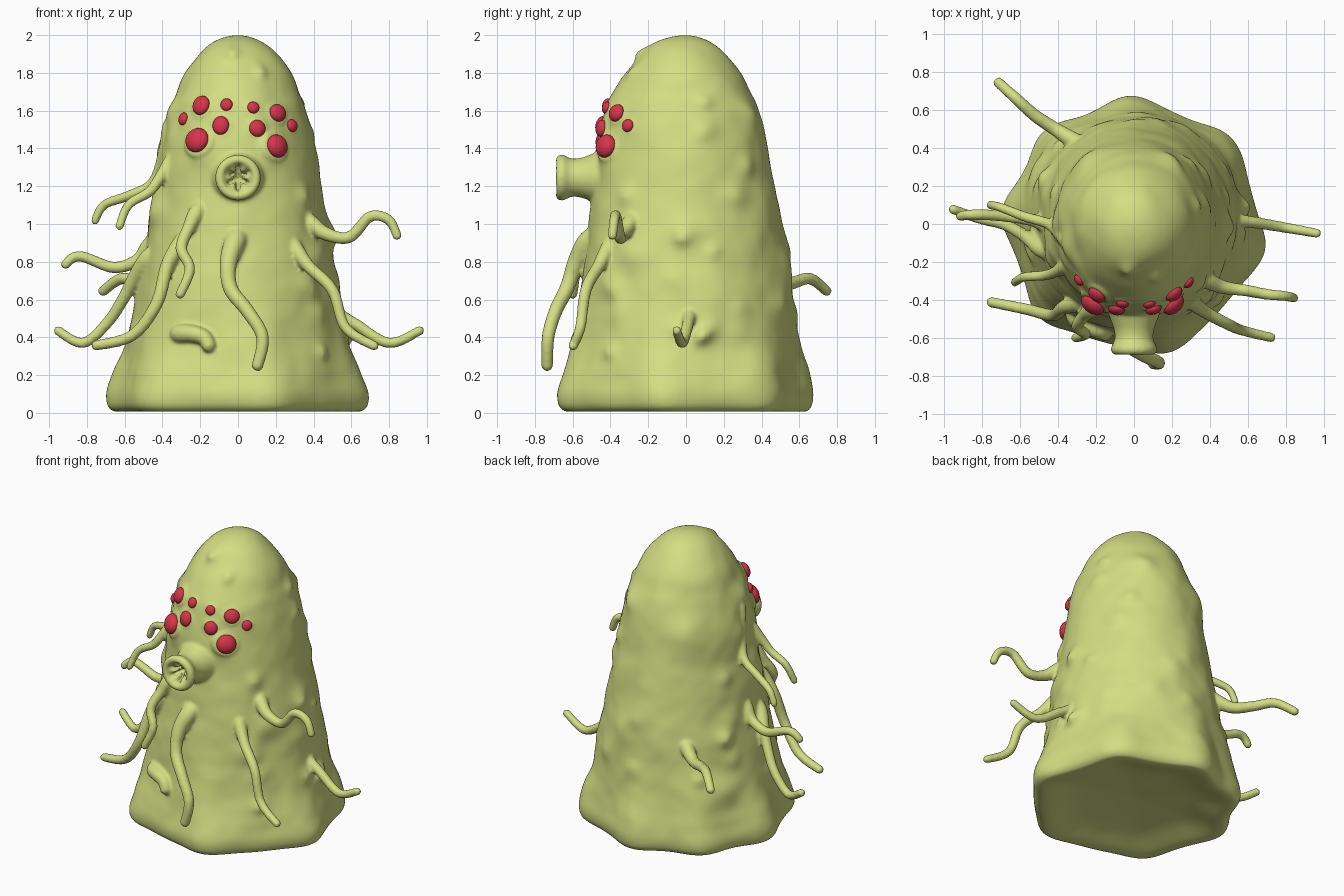
import bpy, bmesh, math, random
from mathutils import Vector, noise
from mathutils.bvhtree import BVHTree

if "Cube" in bpy.data.objects:
    bpy.data.objects.remove(bpy.data.objects["Cube"])

random.seed(4)


def material(name, rgb):
    m = bpy.data.materials.new(name)
    m.diffuse_color = (*rgb, 1)
    m.use_nodes = True
    m.node_tree.nodes["Principled BSDF"].inputs["Base Color"].default_value = m.diffuse_color
    return m


GREEN = material("slimy green", (0.65, 0.73, 0.225))
RED = material("eye red", (0.68, 0.035, 0.068))
flesh = []  # green parts, fused into one skin at the end


def smooth_rows(rows, n):
    """Catmull-Rom interpolation of tuples, n steps per span."""
    rows = [Vector(r) for r in rows]
    pts = [rows[0]] + rows + [rows[-1]]
    out = []
    for i in range(1, len(pts) - 2):
        a, b, c, d = pts[i - 1:i + 3]
        for k in range(n):
            t = k / n
            out.append(0.5 * (2 * b + (c - a) * t + (2 * a - 5 * b + 4 * c - d) * t * t
                              + (3 * b - a - 3 * c + d) * t ** 3))
    return out + [rows[-1]]


def finish(bm, name, mat):
    bmesh.ops.recalc_face_normals(bm, faces=bm.faces[:])
    for f in bm.faces:
        f.smooth = True
    me = bpy.data.meshes.new(name)
    bm.to_mesh(me)
    bm.free()
    me.materials.append(mat)
    ob = bpy.data.objects.new(name, me)
    bpy.context.collection.objects.link(ob)
    return ob


def loft(name, rings):
    """Skin closed rings of points, capping both ends."""
    bm = bmesh.new()
    vs = [[bm.verts.new(p) for p in ring] for ring in rings]
    n = len(vs[0])
    for a, b in zip(vs, vs[1:]):
        for j in range(n):
            bm.faces.new((a[j], a[(j + 1) % n], b[(j + 1) % n], b[j]))
    bm.faces.new(vs[0])
    bm.faces.new(vs[-1])
    flesh.append(finish(bm, name, GREEN))
    return flesh[-1]


# Body: rows of height, half width, front y, back y (underside first)
profile = [
    (0.09, 0.02, -0.02, 0.02), (0.06, 0.35, -0.35, 0.35), (0.008, 0.55, -0.55, 0.54),
    (0.025, 0.62, -0.62, 0.595), (0.10, 0.64, -0.64, 0.615), (0.20, 0.62, -0.62, 0.605),
    (0.30, 0.59, -0.60, 0.59), (0.40, 0.57, -0.585, 0.58), (0.60, 0.54, -0.56, 0.57),
    (0.80, 0.51, -0.54, 0.545), (1.00, 0.475, -0.515, 0.51), (1.20, 0.44, -0.49, 0.465),
    (1.40, 0.415, -0.47, 0.435), (1.60, 0.365, -0.425, 0.385), (1.70, 0.325, -0.38, 0.345),
    (1.80, 0.28, -0.32, 0.295), (1.90, 0.205, -0.245, 0.215), (1.96, 0.135, -0.165, 0.14),
    (1.99, 0.065, -0.08, 0.065), (2.0, 0.006, -0.01, 0.006)]
skirt_lobes = [math.radians(a) for a in (-10, 42, 92, 133, 174, 224, 286)]

# Skin lumps: angle, height, size, rise (a few seen ones, the rest scattered)
front = -math.pi / 2
lumps = [(front - 0.15, 1.91, 0.055, 0.035), (front + 0.45, 1.81, 0.05, 0.025),
         (0.15, 0.41, 0.06, 0.05), (0.0, 0.95, 0.10, 0.03), (front + 0.85, 0.32, 0.06, 0.025),
         (front - 0.45, 1.38, 0.1, 0.015), (front + 0.45, 1.36, 0.1, 0.015),
         (2.6, 0.42, 0.14, 0.03), (2.2, 1.45, 0.15, 0.025), (2.7, 0.75, 0.07, 0.035)]
lumps += [(random.uniform(-0.9, 3.9), random.uniform(0.3, 1.65), random.uniform(0.05, 0.11),
           random.uniform(0.01, 0.026)) for _ in range(36)]


def wrap(a):
    return (a + math.pi) % math.tau - math.pi


def body_point(t, row):
    z, hw, yf, yb = row
    cy, ry = (yf + yb) / 2, (yb - yf) / 2
    fade = max(0, 1 - z / 0.6)
    lobe = 1 + fade * sum(0.11 * math.exp(-(wrap(t - a) / 0.24) ** 2) for a in skirt_lobes)
    p = Vector((hw * math.cos(t) * lobe, ry * math.sin(t) * lobe + cy, z))
    rise = 0.016 * noise.noise(p * 4) + 0.004 * noise.noise(p * 10)
    for a, wz, size, h in lumps:
        d2 = ((wrap(t - a) * hw) ** 2 + (z - wz) ** 2) / size ** 2
        if d2 < 6:
            rise += h * math.exp(-2 * d2)
    rise *= min(1, hw / 0.2) * min(1, max(0, (z - 0.02) / 0.15))
    return p + Vector((math.cos(t), math.sin(t), 0)) * rise


N = 128
body = loft("body", [[body_point(math.tau * j / N, r) for j in range(N)]
                     for r in smooth_rows(profile, 7)])
bm = bmesh.new()
bm.from_mesh(body.data)
skin = BVHTree.FromBMesh(bm)
bm.free()

# Mouth: flared snout with a puckered six-fold opening (radius, y, fold depth)
snout = [(0.15, -0.44, 0), (0.125, -0.50, 0), (0.104, -0.56, 0), (0.102, -0.61, 0),
         (0.119, -0.645, 0), (0.12, -0.67, 0), (0.10, -0.69, 0), (0.08, -0.682, 0),
         (0.066, -0.665, 0.12), (0.05, -0.65, 0.5), (0.04, -0.60, 0.55), (0.004, -0.57, 0)]
rings = []
for r, y, fold in smooth_rows(snout, 3):
    ring = []
    for j in range(72):
        a = math.tau * j / 72
        k = r * (1 + fold * math.cos(6 * a + math.pi))
        ring.append((k * math.cos(a), y, 1.245 + k * math.sin(a)))
    rings.append(ring)
loft("mouth", rings)

# Eyes: x, z, half width, half height, each on a low fleshy pad
eyes = [(-0.21, 1.44, 0.068, 0.066), (0.20, 1.41, 0.064, 0.062), (-0.19, 1.625, 0.05, 0.053),
        (0.205, 1.585, 0.05, 0.047), (-0.285, 1.555, 0.033, 0.034), (0.282, 1.52, 0.034, 0.034),
        (-0.09, 1.52, 0.044, 0.05), (0.10, 1.505, 0.044, 0.045), (-0.06, 1.63, 0.032, 0.034),
        (0.08, 1.615, 0.032, 0.032)]
for i, (x, z, w, h) in enumerate(eyes, 1):
    hit, normal, _, _ = skin.ray_cast(Vector((x, -2, z)), Vector((0, 1, 0)))
    if normal.y > 0:
        normal = -normal
    turn = normal.to_track_quat('Z', 'Y').to_matrix()

    def place(p):
        return hit + turn @ Vector((p[0] * w, p[1] * h, p[2] * w))

    bm = bmesh.new()
    bmesh.ops.create_uvsphere(bm, u_segments=24, v_segments=14, radius=1)
    for v in bm.verts:
        v.co = place((v.co.x, v.co.y, v.co.z * 0.65 + 0.18))
    finish(bm, f"eye_{i}", RED)
    section = [(1.5, -0.35), (1.3, 0.0), (1.1, 0.1), (0.9, 0.08), (0.3, 0.05)]
    loft(f"eye_pad_{i}", [[place((r * math.cos(math.tau * j / 28), r * math.sin(math.tau * j / 28), d))
                           for j in range(28)] for r, d in smooth_rows(section, 2)])


# Tentacles: tapered tubes with a swollen buried root and a rounded tip
def tentacle(name, path, thick, root=1.7):
    x, y, z = path[0]
    pts = smooth_rows([(x * 0.7, y * 0.7, z + 0.02)] + path, 8)
    end = pts[-1] + (pts[-1] - pts[-2]).normalized() * thick * 0.4
    cu = bpy.data.curves.new(name, 'CURVE')
    cu.dimensions = '3D'
    cu.bevel_depth = thick
    cu.bevel_resolution = 4
    cu.use_fill_caps = True
    sp = cu.splines.new('POLY')
    sp.points.add(len(pts))
    last = len(pts) - 1
    for i, p in enumerate(pts + [end]):
        t = min(1, i / last)
        sp.points[i].co = (*p, 1)
        sp.points[i].radius = 1.15 - 0.42 * t + (root - 1.15) * max(0, 1 - t * 2.4)
    sp.points[last + 1].radius = 0.35
    cu.materials.append(GREEN)
    ob = bpy.data.objects.new(name, cu)
    bpy.context.collection.objects.link(ob)
    bpy.ops.object.select_all(action='DESELECT')
    ob.select_set(True)
    bpy.context.view_layer.objects.active = ob
    bpy.ops.object.convert(target='MESH')
    flesh.append(bpy.context.view_layer.objects.active)


tentacle("left_cheek_tentacle", [(-.35, -.08, 1.53), (-.385, -.06, 1.40), (-.45, 0, 1.22),
         (-.58, .04, 1.15), (-.71, .09, 1.10), (-.76, .10, 1.01)], 0.031)
tentacle("left_jaw_tentacle", [(-.33, -.2, 1.36), (-.41, -.25, 1.25), (-.47, -.27, 1.17),
         (-.58, -.28, 1.10), (-.63, -.31, .98)], 0.031)
tentacle("left_side_tentacle", [(-.45, 0, .90), (-.53, .02, .81), (-.66, .04, .77),
         (-.84, .05, .83), (-.92, .04, .78)], 0.035)
tentacle("left_low_tentacle", [(-.46, -.14, .83), (-.55, -.08, .71), (-.61, -.04, .6), (-.69, 0, .48),
         (-.82, .03, .37), (-.96, .08, .44)], 0.035)
tentacle("left_front_tentacle", [(-.27, -.40, .93), (-.37, -.44, .79), (-.43, -.48, .58),
         (-.56, -.45, .41), (-.76, -.41, .355)], 0.038)
tentacle("chin_tentacle", [(-.21, -.43, 1.07), (-.26, -.48, .98), (-.30, -.54, .87),
         (-.255, -.58, .76), (-.31, -.60, .62)], 0.035)
tentacle("center_tentacle", [(-.01, -.50, .92), (-.05, -.58, .80), (-.04, -.63, .66), (.05, -.69, .54),
         (.13, -.73, .40), (.10, -.735, .24)], 0.043)
tentacle("right_front_tentacle", [(.27, -.38, .91), (.37, -.46, .78), (.50, -.53, .65),
         (.57, -.56, .45), (.73, -.60, .35)], 0.035)
tentacle("right_upper_tentacle", [(.36, -.28, 1.02), (.46, -.33, .95), (.59, -.35, .93), (.70, -.37, 1.04),
         (.80, -.38, 1.02), (.845, -.39, .93)], 0.034)
tentacle("right_low_tentacle", [(.50, .02, .53), (.62, .01, .47), (.80, -.02, .37),
         (.97, -.05, .44)], 0.034)
tentacle("back_tentacle", [(-.27, .40, .74), (-.40, .49, .67), (-.52, .57, .69),
         (-.62, .66, .71), (-.72, .75, .64)], 0.038)

# Slime drip hugging the front of the skirt
tentacle("slime_drip", [(-.31, -.47, .42), (-.25, -.535, .42), (-.18, -.565, .40), (-.15, -.585, .345)],
         0.05, 1.15)

# Fuse all the green flesh into one smooth skin
bpy.ops.object.select_all(action='DESELECT')
for ob in flesh:
    ob.select_set(True)
bpy.context.view_layer.objects.active = body
bpy.ops.object.join()
fuse = body.modifiers.new("fuse", 'REMESH')
fuse.mode = 'VOXEL'
fuse.voxel_size = 0.011
fuse.use_smooth_shade = True
soften = body.modifiers.new("soften", 'SMOOTH')
soften.factor = 0.5
soften.iterations = 4
for name in ("fuse", "soften"):
    bpy.ops.object.modifier_apply(modifier=name)
